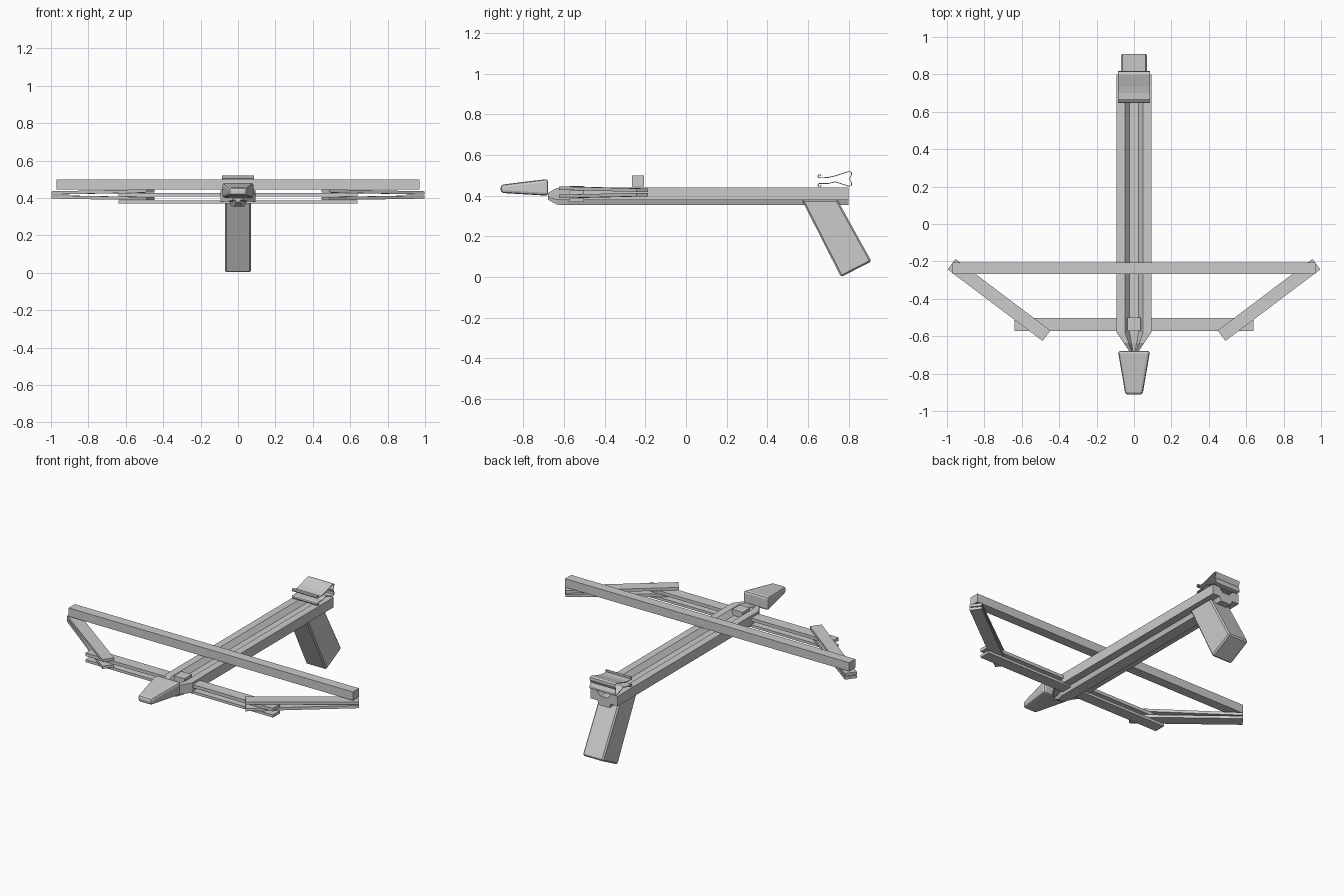
import bpy, bmesh, math
from mathutils import Vector

cube = bpy.data.objects.get("Cube")
if cube:
    bpy.data.objects.remove(cube, do_unlink=True)

grey = bpy.data.materials.new("plain grey")
grey.use_nodes = True
grey.diffuse_color = (0.6, 0.6, 0.6, 1)
grey.node_tree.nodes["Principled BSDF"].inputs["Base Color"].default_value = (0.6, 0.6, 0.6, 1)


def loft(name, rings, bevel=0.0, segments=1):
    """Skin a list of equal-length point rings and close both ends."""
    bm = bmesh.new()
    rows = [[bm.verts.new(p) for p in ring] for ring in rings]
    n = len(rows[0])
    for a, b in zip(rows, rows[1:]):
        for i in range(n):
            bm.faces.new((a[i], a[(i + 1) % n], b[(i + 1) % n], b[i]))
    bm.faces.new(rows[0])
    bm.faces.new(rows[-1])
    bmesh.ops.recalc_face_normals(bm, faces=bm.faces)
    me = bpy.data.meshes.new(name)
    bm.to_mesh(me)
    bm.free()
    me.materials.append(grey)
    ob = bpy.data.objects.new(name, me)
    bpy.context.collection.objects.link(ob)
    if bevel:
        m = ob.modifiers.new("bevel", "BEVEL")
        m.width, m.segments = bevel, segments
        m.limit_method = "ANGLE"
        m.angle_limit = math.radians(30)
    return ob


def rect(x, y, z0, z1):
    """Cross-section rectangle at depth y, half width x."""
    return [(-x, y, z0), (x, y, z0), (x, y, z1), (-x, y, z1)]


def box(name, x, y0, y1, z0, z1):
    return loft(name, [rect(x, y0, z0, z1), rect(x, y1, z0, z1)])


# Stock: grooved rail with a keel, tapering to a nose
half = [(0.035, 0.354), (0.045, 0.38), (0.093, 0.38),
        (0.093, 0.441), (0.048, 0.441), (0.024, 0.412)]
profile = half + [(-x, z) for x, z in reversed(half)]
stations = [(0.80, 1, 1), (-0.58, 1, 1), (-0.635, 0.6, 0.95), (-0.678, 0.28, 0.4)]
loft("stock", [[(x * sx, y, 0.397 + (z - 0.397) * sz) for x, z in profile]
               for y, sx, sz in stations])

# Bow: two cross plates and a block clamping them in the groove
box("upper_bow_plate", 0.64, -0.573, -0.503, 0.407, 0.427)
box("lower_bow_plate", 0.64, -0.573, -0.503, 0.370, 0.386)
box("bow_clamp", 0.036, -0.573, -0.50, 0.40, 0.447)
box("string_beam", 0.97, -0.266, -0.206, 0.446, 0.499)

# Limbs: a pair of slats on each side, converging at the tips
for side, label in ((1, "left"), (-1, "right")):
    inner, outer = Vector((0.468, -0.597, 0)), Vector((0.975, -0.215, 0))
    d = (outer - inner).normalized()
    across = Vector((-d.y, d.x, 0)) * 0.035
    for tier, zi, zo in (("upper", 0.429, 0.419), ("lower", 0.388, 0.397)):
        rings = []
        for p, z in ((inner, zi), (outer, zo)):
            ring = []
            for s, dz in ((-1, 0), (1, 0), (1, 0.017), (-1, 0.017)):
                q = p + across * s
                ring.append((q.x * side, q.y, z + dz))
            rings.append(ring)
        loft(f"{label}_{tier}_limb", rings)

# Foot at the nose: rounded wedge
loft("nose_foot", [rect(0.046, -0.912, 0.414, 0.454),
                   rect(0.086, -0.678, 0.40, 0.483)], 0.014, 2)

# Raked grip
grip = [[(-0.07, 0.57, 0.38), (0.07, 0.57, 0.38), (0.07, 0.745, 0.38), (-0.07, 0.745, 0.38)],
        [(-0.07, 0.763, 0.0), (0.07, 0.763, 0.0), (0.07, 0.913, 0.077), (-0.07, 0.913, 0.077)]]
loft("grip", grip, 0.008, 1)

# Spring clip: bent sheet with rolled lips
def lip(cz, start, sign):
    return [(0.657 + 0.008 * math.cos(start + sign * k * math.pi / 4),
             cz + 0.008 * math.sin(start + sign * k * math.pi / 4)) for k in range(7)]


upper = lip(0.496, math.pi * 1.5, -1)
lower = lip(0.452, math.pi * 0.5, 1)
path = (list(reversed(upper)) + [(0.70, 0.490), (0.735, 0.498), (0.80, 0.519),
        (0.814, 0.516), (0.815, 0.505), (0.805, 0.484), (0.815, 0.462),
        (0.814, 0.450), (0.80, 0.447), (0.735, 0.469), (0.70, 0.460)] + lower)
# Roll direction: each lip ends on the side where the sheet begins
path = list(reversed(path))
bm = bmesh.new()
rows = [[bm.verts.new((x, y, z)) for x in (-0.086, 0.086)] for y, z in path]
for a, b in zip(rows, rows[1:]):
    bm.faces.new((a[0], a[1], b[1], b[0]))
me = bpy.data.meshes.new("spring_clip")
bm.to_mesh(me)
bm.free()
me.materials.append(grey)
clip = bpy.data.objects.new("spring_clip", me)
bpy.context.collection.objects.link(clip)
sheet = clip.modifiers.new("thickness", "SOLIDIFY")
sheet.thickness = 0.004
sheet.offset = 0
